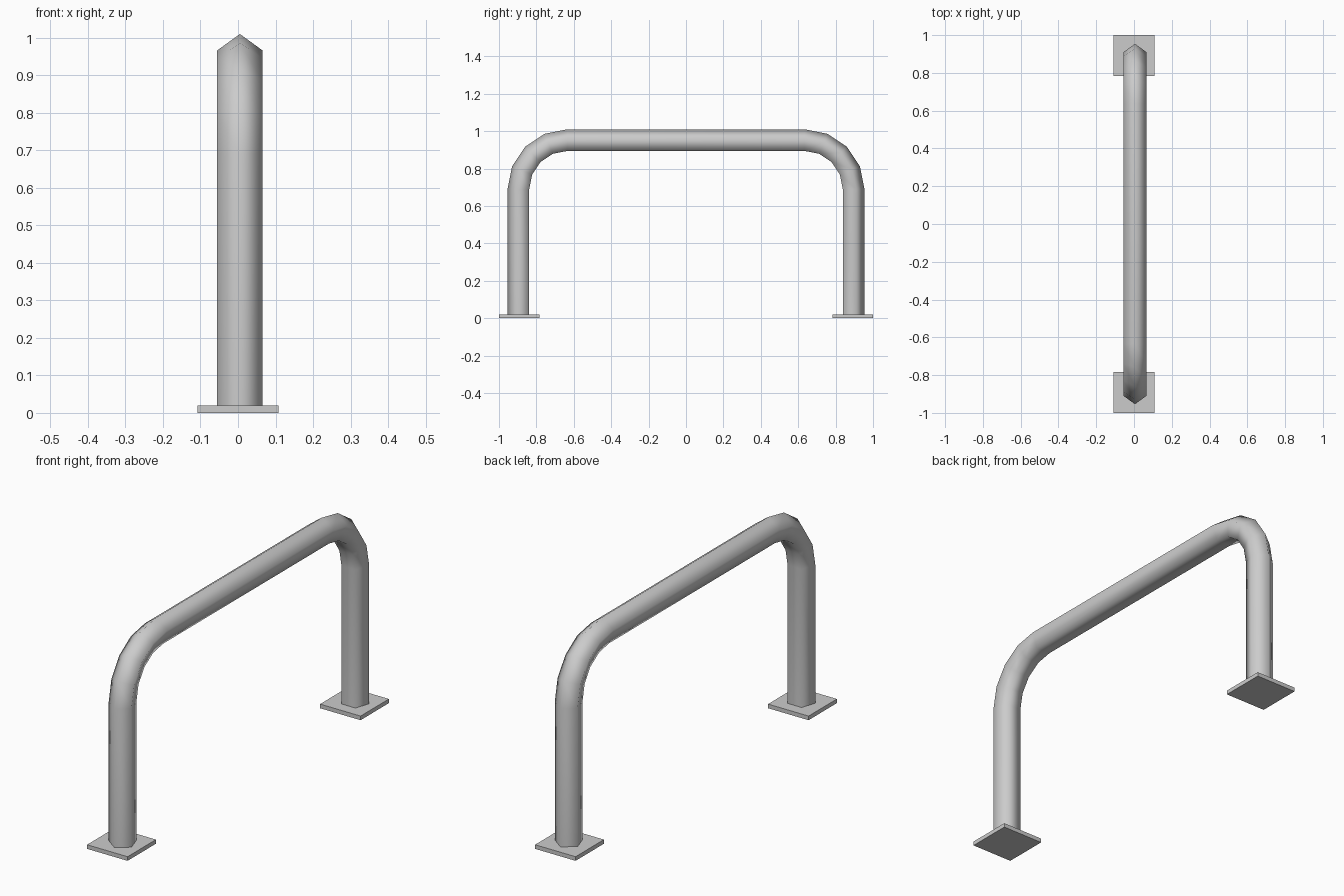
import bpy, bmesh
from math import sin, cos, pi, radians
from mathutils import Vector

cube = bpy.data.objects.get("Cube")
if cube:
    bpy.data.objects.remove(cube)

SIDES, PIPE_R, PIPE_X = 5, 0.064, 0.005
BEND_Y, BEND_Z, BEND_R, STEPS = 0.634, 0.69, 0.256, 4
PLATE, THICK = 0.217, 0.02

grey = bpy.data.materials.new("galvanised_grey")
grey.use_nodes = True
colour = (0.6, 0.6, 0.6, 1)
grey.diffuse_color = colour
grey.node_tree.nodes["Principled BSDF"].inputs["Base Color"].default_value = colour


def make_object(name, bm):
    bmesh.ops.recalc_face_normals(bm, faces=bm.faces)
    mesh = bpy.data.meshes.new(name)
    bm.to_mesh(mesh)
    bm.free()
    mesh.materials.append(grey)
    obj = bpy.data.objects.new(name, mesh)
    bpy.context.collection.objects.link(obj)
    return obj


# Path stations: centre of the pipe and its outward direction
def station(y, z, angle):
    return Vector((PIPE_X, y, z)), Vector((0, cos(angle), sin(angle)))


path = [station(BEND_Y + BEND_R, 0, 0)]
for side in (1, -1):
    for i in range(STEPS + 1):
        k = i if side > 0 else STEPS - i
        a = k * pi / 2 / STEPS
        angle = a if side > 0 else pi - a
        path.append(station(side * BEND_Y + BEND_R * cos(angle),
                            BEND_Z + BEND_R * sin(angle), angle))
path.append(station(-BEND_Y - BEND_R, 0, pi))

# Bent pipe: five-sided section with one corner facing outward
bm = bmesh.new()
rings = []
for centre, out in path:
    ring = []
    for i in range(SIDES):
        t = 2 * pi * i / SIDES
        ring.append(bm.verts.new(centre + PIPE_R * (cos(t) * out + sin(t) * Vector((1, 0, 0)))))
    rings.append(ring)
for a, b in zip(rings, rings[1:]):
    for i in range(SIDES):
        j = (i + 1) % SIDES
        bm.faces.new((a[i], a[j], b[j], b[i]))
bm.faces.new(rings[0])
bm.faces.new(rings[-1])
pipe = make_object("bent_pipe", bm)
bpy.ops.object.select_all(action='DESELECT')
pipe.select_set(True)
bpy.context.view_layer.objects.active = pipe
bpy.ops.object.shade_smooth_by_angle(angle=radians(80))

# Square floor plates
for name, side in (("front_plate", -1), ("back_plate", 1)):
    bm = bmesh.new()
    bmesh.ops.create_cube(bm, size=1)
    bmesh.ops.scale(bm, vec=(PLATE, PLATE, THICK), verts=bm.verts)
    bmesh.ops.translate(bm, vec=(0, side * (1 - PLATE / 2), THICK / 2), verts=bm.verts)
    make_object(name, bm)
